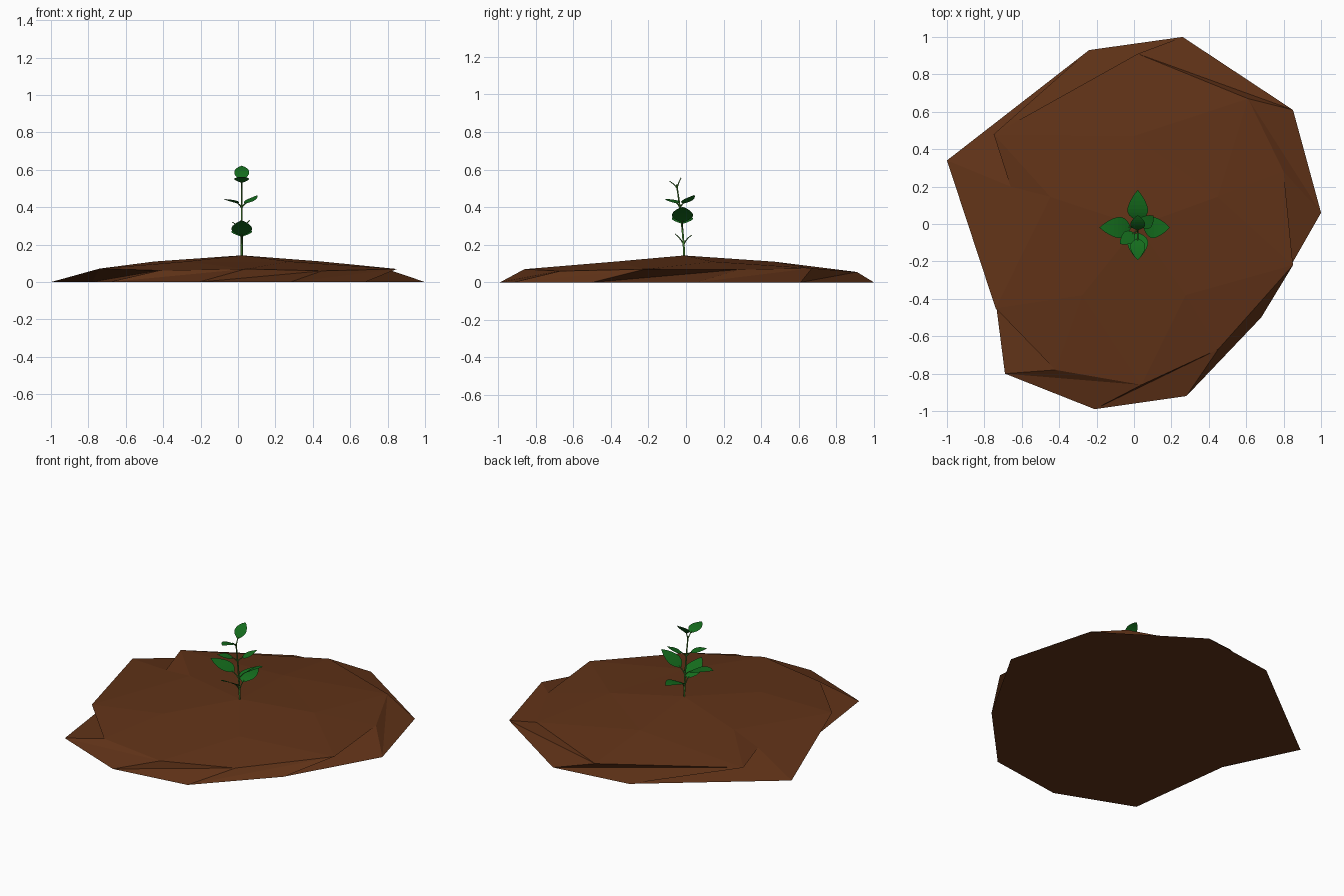
import bpy
from math import cos, sin, radians
from mathutils import Vector
from mathutils.geometry import interpolate_bezier

if "Cube" in bpy.data.objects:
    bpy.data.objects.remove(bpy.data.objects["Cube"])


def material(name, rgb):
    m = bpy.data.materials.new(name)
    m.diffuse_color = (*rgb, 1)
    m.use_nodes = True
    m.node_tree.nodes["Principled BSDF"].inputs["Base Color"].default_value = m.diffuse_color
    return m


SOIL = material("soil_brown", (0.12, 0.033, 0.009))
LEAF = material("leaf_green", (0.007, 0.15, 0.012))
STEM = material("stem_green", (0.05, 0.2, 0.025))


def add_mesh(name, verts, faces, mat):
    me = bpy.data.meshes.new(name)
    me.from_pydata(verts, [], faces)
    me.materials.append(mat)
    ob = bpy.data.objects.new(name, me)
    bpy.context.collection.objects.link(ob)
    return ob


def add_tube(name, pts, radius, mat):
    cu = bpy.data.curves.new(name, 'CURVE')
    cu.dimensions = '3D'
    cu.bevel_depth = radius
    cu.bevel_resolution = 1
    cu.use_fill_caps = True
    sp = cu.splines.new('POLY')
    sp.points.add(len(pts) - 1)
    for i, p in enumerate(pts):
        sp.points[i].co = (*p, 1)
        sp.points[i].radius = 1 - 0.35 * i / (len(pts) - 1)
    cu.materials.append(mat)
    ob = bpy.data.objects.new(name, cu)
    bpy.context.collection.objects.link(ob)


# Soil mound: half of a two-level icosphere layout, flattened and irregular
rim = [(1, .06), (.85, .61), (.26, 1), (-.24, .93), (-1, .34),
       (-.78, -.10), (-.69, -.80), (-.21, -.99), (.28, -.92), (.68, -.50)]
shoulder = [(.80, .28, .068), (.61, .67, .075), (.02, .91, .055), (-.75, .48, .07),
            (-.66, .20, .07), (-.74, -.45, .072), (-.42, -.78, .062),
            (.04, -.86, .07), (.45, -.67, .06), (.85, -.22, .07)]
verts = [(x, y, 0) for x, y in rim] + shoulder
verts += [(.47 * cos(radians(18 + 72 * k)), .47 * sin(radians(18 + 72 * k)), .11)
          for k in range(5)]
verts.append((.02, -.01, .143))
faces = [tuple(reversed(range(10)))]
for i in range(10):
    j = (i + 1) % 10
    faces.append((i, j, 10 + j))            # rim edge up to the shoulder
    faces.append((i, 10 + j, 10 + i))       # shoulder edge down to the rim
for k in range(5):
    n = (k + 1) % 5
    a, mid, b = 10 + 2 * k, 11 + 2 * k, 10 + (2 * k + 2) % 10
    faces += [(a, mid, 20 + k), (mid, b, 20 + n), (20 + k, mid, 20 + n), (20 + k, 20 + n, 25)]
add_mesh("soil_mound", verts, faces, SOIL)


# Stem, leaning slightly forward towards the top
def stem_at(z):
    t = max(0, (z - .14) / .38)
    return Vector((.02, -.01 - .04 * t ** 1.5, z))


add_tube("stem", [stem_at(.12 + .40 * i / 10) for i in range(11)], .0065, STEM)

WIDTHS = [.06, .5, .82, .98, 1, .9, .7, .42, 0]


# Leaf: thin stalk plus curved blade along a bezier in the vertical plane of its heading
def add_leaf(name, angle, z0, h1, h2, tip, half_width):
    root = stem_at(z0)
    a = radians(angle)
    out, side = Vector((cos(a), sin(a), 0)), Vector((-sin(a), cos(a), 0))

    def place(p):
        q = root + out * p[0]
        q.z = p[1]
        return q
    path = interpolate_bezier(place((0, z0)), place(h1), place(h2), place(tip), 13)
    first = 4
    add_tube(name + "_stalk", path[:first + 2], .004, STEM)
    v, f = [], []
    for p, w in zip(path[first:], WIDTHS):
        s = side * half_width * w
        v += [p - s, p - s * .5, p, p + s * .5, p + s]
    for r in range(len(WIDTHS) - 2):
        for c in range(4):
            i = r * 5 + c
            f.append((i, i + 5, i + 6, i + 1))
    last = (len(WIDTHS) - 2) * 5            # fan to the pointed tip
    v = v[:last + 5] + [path[-1]]
    f += [(last + c, last + 5, last + c + 1) for c in range(4)]
    add_mesh(name, v, f, LEAF)


leaves = [
    ("lower_front_leaf", -90, .20, (.02, .25), (.08, .29), (.18, .33), .055),
    ("lower_back_leaf", 90, .20, (.02, .25), (.07, .28), (.195, .285), .055),
    ("middle_left_leaf", 180, .28, (.02, .31), (.09, .352), (.205, .36), .056),
    ("middle_right_leaf", 0, .28, (.02, .315), (.07, .365), (.172, .402), .056),
    ("upper_back_right_leaf", 42, .395, (.015, .425), (.06, .432), (.115, .465), .036),
    ("upper_front_left_leaf", 218, .395, (.015, .425), (.06, .438), (.122, .444), .036),
    ("top_front_leaf", -90, .50, (.02, .535), (.07, .56), (.146, .562), .04),
    ("top_back_leaf", 90, .50, (.005, .54), (.04, .60), (.095, .622), .04),
]
for leaf in leaves:
    add_leaf(*leaf)
